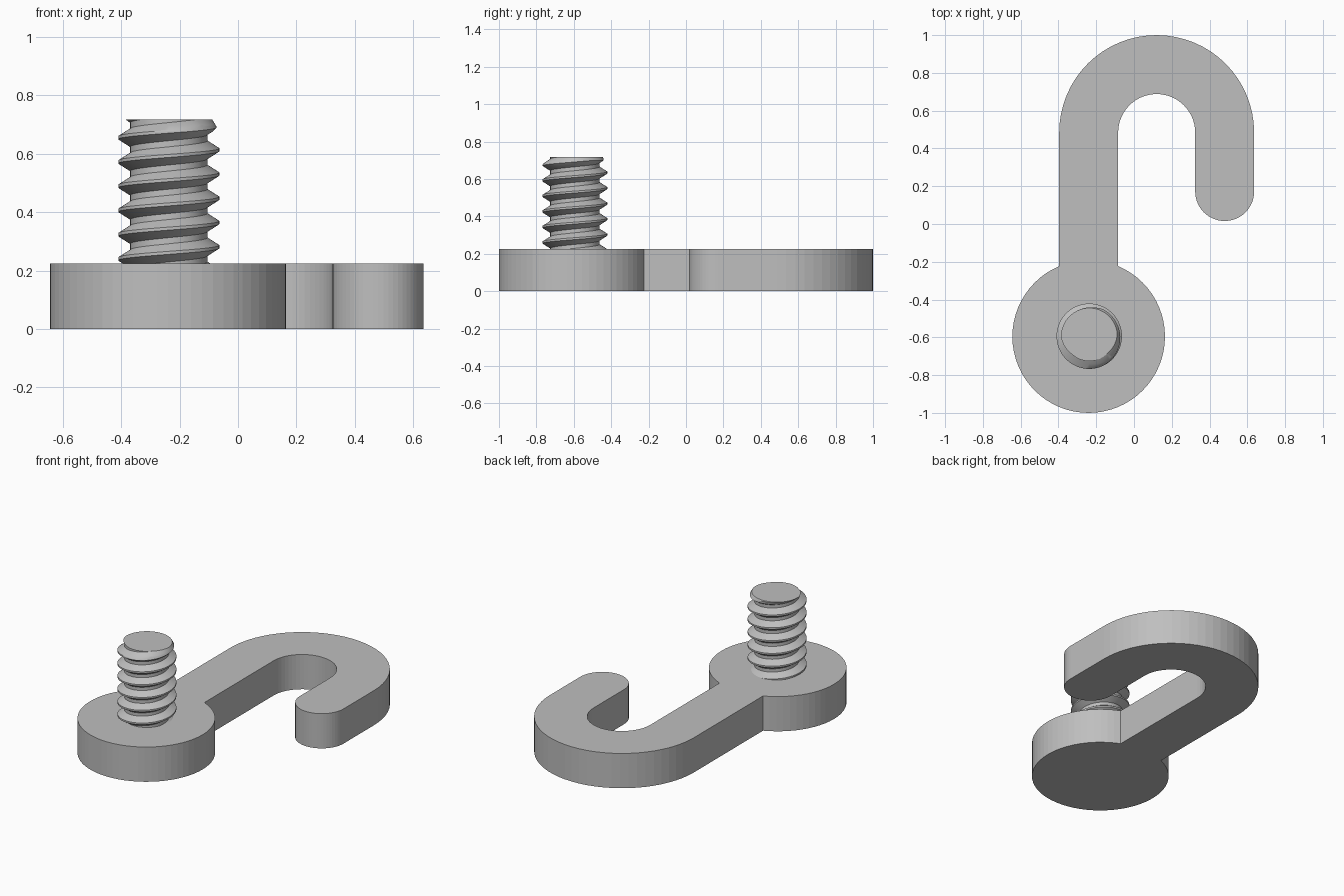
import bpy, bmesh
from math import sin, cos, pi, acos, radians, tau
from mathutils import Vector

old = bpy.data.objects.get("Cube")
if old:
    bpy.data.objects.remove(old, do_unlink=True)

grey = bpy.data.materials.new("plain grey")
grey.use_nodes = True
grey.diffuse_color = (0.52, 0.52, 0.52, 1)
grey.node_tree.nodes["Principled BSDF"].inputs["Base Color"].default_value = grey.diffuse_color


def finish(name, bm):
    bmesh.ops.recalc_face_normals(bm, faces=bm.faces[:])
    mesh = bpy.data.meshes.new(name)
    bm.to_mesh(mesh)
    bm.free()
    mesh.materials.append(grey)
    obj = bpy.data.objects.new(name, mesh)
    bpy.context.collection.objects.link(obj)
    return obj


def arc(cx, cy, r, start, end, steps):
    angles = [start + (end - start) * i / steps for i in range(steps + 1)]
    return [(cx + r * cos(a), cy + r * sin(a)) for a in angles]


# Flat hook plate: round base, straight shank, half-circle bend and rounded tip
THICK = 0.225
HALF = 0.156
BASE_X, BASE_Y, BASE_R = -0.24, -0.596, 0.404
BEND_X, BEND_Y, BEND_R = 0.12, 0.484, 0.36
TIP_Y = 0.172
join = acos(HALF / BASE_R)

outline = arc(BASE_X, BASE_Y, BASE_R, join, -pi - join, 56)
outline += arc(BEND_X, BEND_Y, BEND_R + HALF, pi, 0, 32)
outline += arc(BEND_X + BEND_R, TIP_Y, HALF, 0, -pi, 28)
outline += arc(BEND_X, BEND_Y, BEND_R - HALF, 0, pi, 28)

bm = bmesh.new()
face = bm.faces.new([bm.verts.new((x, y, 0)) for x, y in outline])
extruded = bmesh.ops.extrude_face_region(bm, geom=[face])
top = [v for v in extruded["geom"] if isinstance(v, bmesh.types.BMVert)]
bmesh.ops.translate(bm, verts=top, vec=(0, 0, THICK))
finish("hook_plate", bm)

# Threaded stud: a right-hand thread profile swept around the axis
AXIS_X, AXIS_Y = -0.237, -0.594
ROOT, CREST, PITCH = 0.132, 0.173, 0.083
STUD_BOTTOM, STUD_TOP = 0.2, 0.718
STEPS, TURNS = 64, 9
CREST_Z = 0.655 - PITCH / 2       # height of one crest at angle zero
profile = [(-0.375, ROOT), (-0.0625, CREST), (0.0625, CREST), (0.375, ROOT)]

bm = bmesh.new()
columns = []
for i in range(STEPS):
    a = tau * i / STEPS
    column = []
    for turn in range(-TURNS, 4):
        for offset, r in profile:
            z = CREST_Z + PITCH * (turn + offset + i / STEPS)
            column.append(bm.verts.new((AXIS_X + r * cos(a), AXIS_Y + r * sin(a), z)))
    columns.append(column)

# After a full turn the rows join the next pitch up
for i in range(STEPS):
    here, after = columns[i], columns[(i + 1) % STEPS]
    shift = len(profile) if i == STEPS - 1 else 0
    for k in range(len(here) - 1 - shift):
        bm.faces.new((here[k], after[k + shift], after[k + shift + 1], here[k + 1]))


def cut(z, **clear):
    geom = bm.verts[:] + bm.edges[:] + bm.faces[:]
    return bmesh.ops.bisect_plane(bm, geom=geom, dist=1e-6, plane_co=(0, 0, z),
                                  plane_no=(0, 0, 1), **clear)


# Trim the ends square and bevel the thread near the top
cut(STUD_TOP, clear_outer=True)
cut(STUD_BOTTOM, clear_inner=True)
cut(STUD_TOP - 0.02)
cut(STUD_TOP - 0.042)
for v in bm.verts:
    flat = Vector((v.co.x - AXIS_X, v.co.y - AXIS_Y))
    limit = 0.149 + (STUD_TOP - v.co.z) * 0.57
    if flat.length > limit:
        flat *= limit / flat.length
        v.co.x, v.co.y = AXIS_X + flat.x, AXIS_Y + flat.y
bmesh.ops.holes_fill(bm, edges=[e for e in bm.edges if e.is_boundary], sides=0)
stud = finish("threaded_stud", bm)

bpy.ops.object.select_all(action="DESELECT")
stud.select_set(True)
bpy.context.view_layer.objects.active = stud
bpy.ops.object.shade_smooth_by_angle(angle=radians(25))
